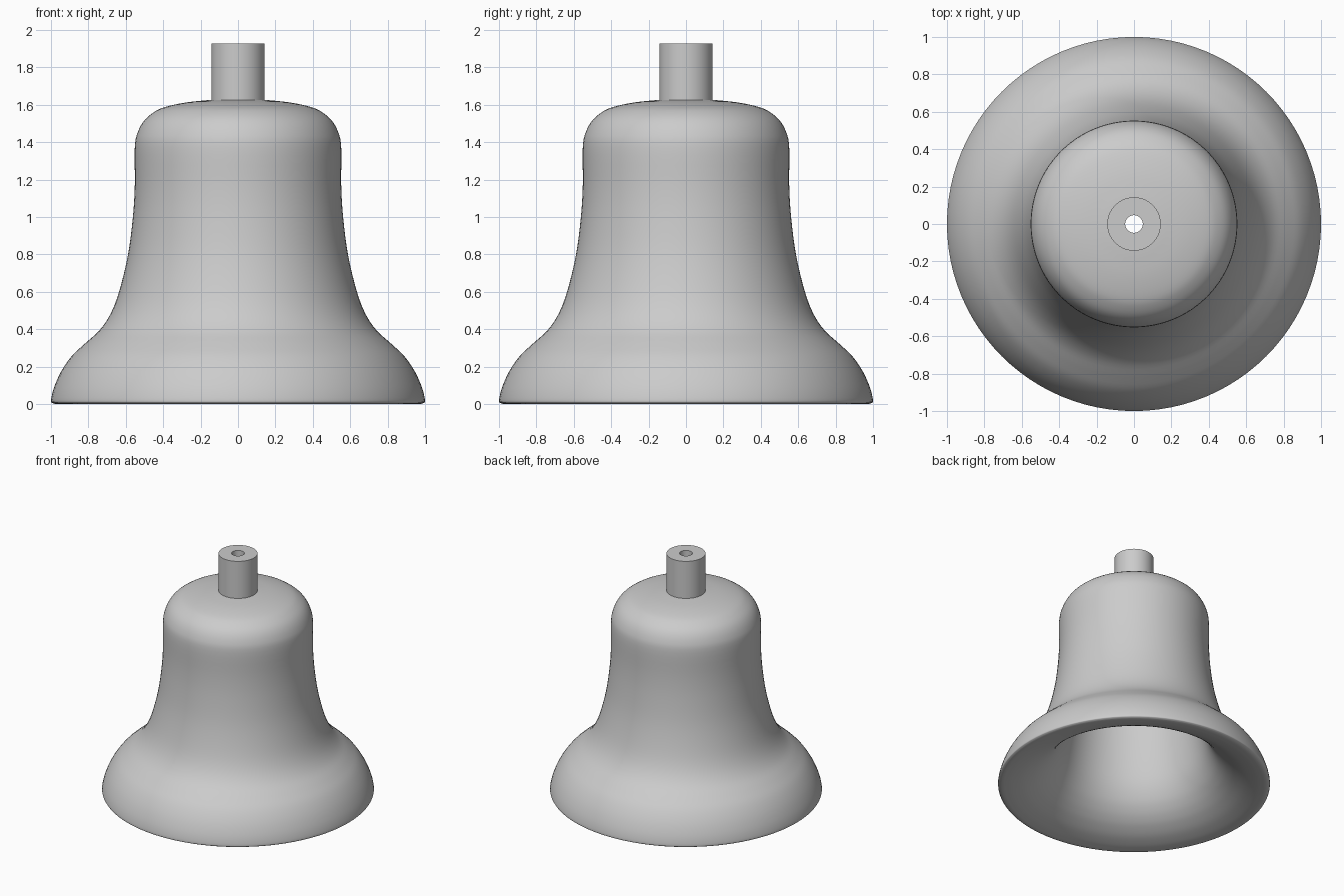
import bpy
import math
from mathutils import Vector

cube = bpy.data.objects.get("Cube")
if cube:
    bpy.data.objects.remove(cube, do_unlink=True)

SEGMENTS = 96
HOLE = 0.047

metal = bpy.data.materials.new("plain grey")
metal.use_nodes = True
grey = (0.6, 0.6, 0.6, 1)
metal.diffuse_color = grey
metal.node_tree.nodes["Principled BSDF"].inputs["Base Color"].default_value = grey


def smooth_path(points, steps=4):
    """Catmull-Rom curve through the points."""
    pts = [Vector(p) for p in points]
    pts = [2 * pts[0] - pts[1]] + pts + [2 * pts[-1] - pts[-2]]
    path = []
    for a, b, c, d in zip(pts, pts[1:], pts[2:], pts[3:]):
        for i in range(steps):
            t = i / steps
            path.append(0.5 * (2 * b + (c - a) * t + (2 * a - 5 * b + 4 * c - d) * t**2
                               + (3 * b - a - 3 * c + d) * t**3))
    return path + [pts[-2]]


def lathe(name, profile):
    """Revolve a closed (radius, height) loop around z."""
    n = len(profile)
    verts = []
    for s in range(SEGMENTS):
        a = math.tau * s / SEGMENTS
        verts += [(r * math.cos(a), r * math.sin(a), z) for r, z in profile]
    faces = []
    for s in range(SEGMENTS):
        here, there = s * n, (s + 1) % SEGMENTS * n
        for i in range(n):
            j = (i + 1) % n
            faces.append((here + i, there + i, there + j, here + j))
    mesh = bpy.data.meshes.new(name)
    mesh.from_pydata(verts, [], faces)
    mesh.materials.append(metal)
    obj = bpy.data.objects.new(name, mesh)
    bpy.context.collection.objects.link(obj)
    bpy.ops.object.select_all(action="DESELECT")
    obj.select_set(True)
    bpy.context.view_layer.objects.active = obj
    bpy.ops.object.shade_smooth_by_angle(angle=math.radians(35))


# Bell shell: rounded lip and outer wall up to the crown
outer = [(0.975, 0), (0.992, 0.005), (1.0, 0.02), (0.983, 0.09), (0.945, 0.175),
         (0.89, 0.255), (0.82, 0.322), (0.74, 0.395), (0.68, 0.485), (0.633, 0.61),
         (0.588, 0.8), (0.562, 1.0), (0.552, 1.17), (0.552, 1.37), (0.537, 1.45),
         (0.502, 1.515), (0.45, 1.56), (0.39, 1.588), (0.28, 1.612), (0.15, 1.626)]
# Hollow: down from the crown, then curling outward like a trumpet mouth
inner = [(HOLE, 1.53), (0.25, 1.515), (0.36, 1.49), (0.42, 1.45), (0.45, 1.37),
         (0.45, 1.17), (0.455, 1.0), (0.47, 0.8), (0.495, 0.6), (0.525, 0.42),
         (0.555, 0.31), (0.6, 0.217), (0.65, 0.152), (0.7, 0.106), (0.75, 0.072),
         (0.82, 0.037), (0.9, 0.012), (0.955, 0.002)]
lathe("bell_shell", smooth_path(outer) + [Vector((HOLE, 1.63))] + smooth_path(inner))

# Hollow stem on the crown
lathe("stem", [(0.143, 1.6), (0.143, 1.927), (HOLE, 1.927), (HOLE, 1.6)])
